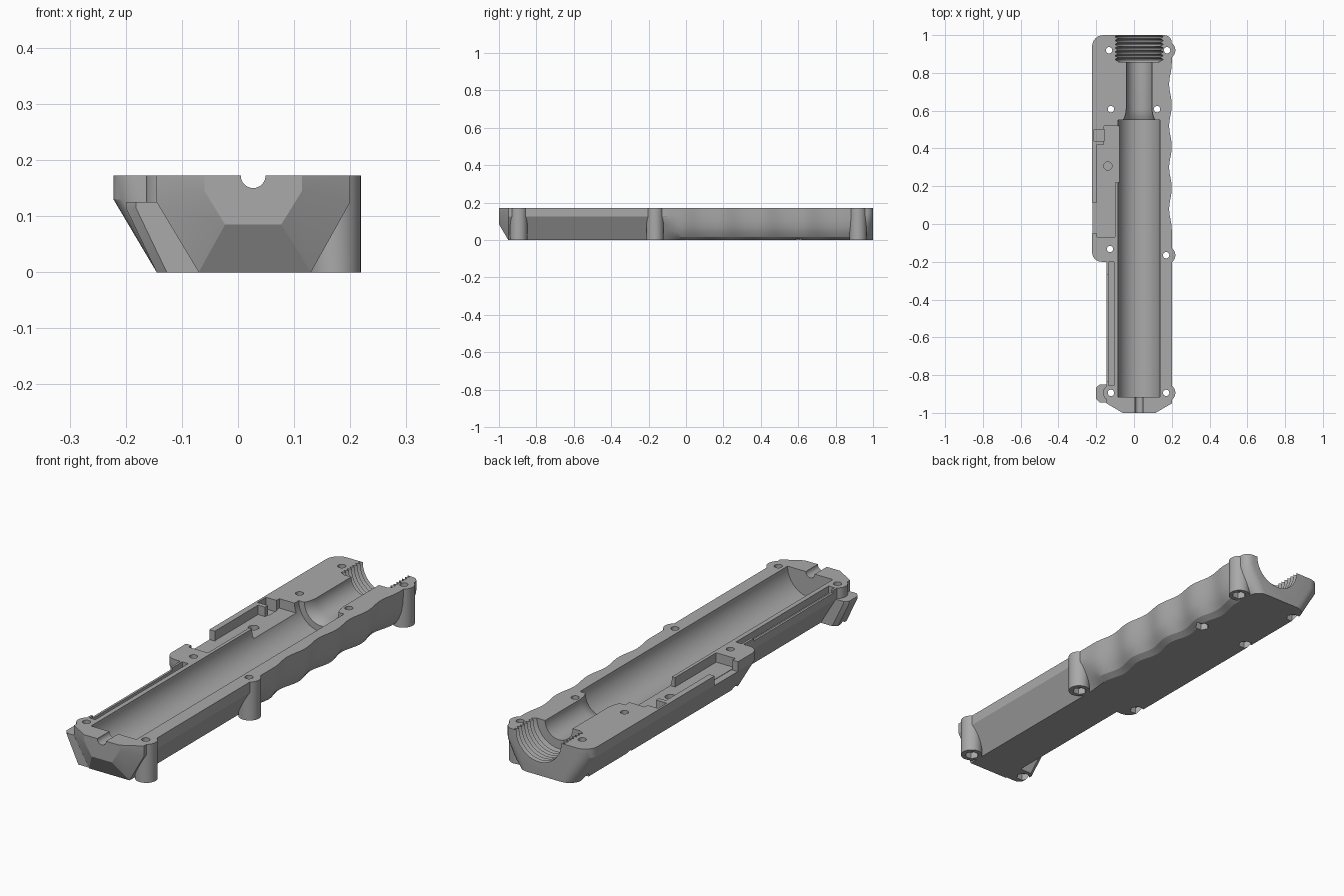
import bpy, bmesh, math
from mathutils import Vector, Matrix

if "Cube" in bpy.data.objects:
    bpy.data.objects.remove(bpy.data.objects["Cube"], do_unlink=True)

H = 0.172          # height of the split plane
CX = 0.027         # bore axis
grey = bpy.data.materials.new("mid grey")
grey.use_nodes = True
colour = (0.4, 0.4, 0.4, 1)
grey.diffuse_color = colour
grey.node_tree.nodes["Principled BSDF"].inputs["Base Color"].default_value = colour


def finish(bm, name):
    bmesh.ops.recalc_face_normals(bm, faces=bm.faces)
    mesh = bpy.data.meshes.new(name)
    bm.to_mesh(mesh)
    bm.free()
    mesh.materials.append(grey)
    ob = bpy.data.objects.new(name, mesh)
    bpy.context.collection.objects.link(ob)
    return ob


def loft(name, rings):
    """Closed solid skinned through rings of equal point count."""
    bm = bmesh.new()
    rows = [[bm.verts.new(p) for p in ring] for ring in rings]
    n = len(rows[0])
    for a, b in zip(rows, rows[1:]):
        for i in range(n):
            j = (i + 1) % n
            bm.faces.new((a[i], a[j], b[j], b[i]))
    bm.faces.new(rows[0])
    bm.faces.new(rows[-1])
    return finish(bm, name)


def hull(name, points):
    bm = bmesh.new()
    for p in points:
        bm.verts.new(p)
    out = bmesh.ops.convex_hull(bm, input=bm.verts)
    bmesh.ops.delete(bm, geom=[v for v in bm.verts if not v.link_faces], context='VERTS')
    bmesh.ops.dissolve_limit(bm, angle_limit=0.01, verts=bm.verts, edges=bm.edges)
    return finish(bm, name)


def box(name, x0, x1, y0, y1, z0, z1):
    return hull(name, [(x, y, z) for x in (x0, x1) for y in (y0, y1) for z in (z0, z1)])


def post(name, x, y, r, z0, z1, sides=24):
    def ring(z):
        return [(x + r * math.cos(a), y + r * math.sin(a), z)
                for a in (2 * math.pi * i / sides for i in range(sides))]
    return loft(name, [ring(z0), ring(z1)])


def lathe(name, profile, sides=64):
    """Solid turned about the bore axis from (y, radius) pairs."""
    return loft(name, [[(CX + r * math.cos(a), y, H + r * math.sin(a))
                        for a in (2 * math.pi * (i + 0.5) / sides for i in range(sides))]
                       for y, r in profile])


def combine(target, other, operation):
    mod = target.modifiers.new("cut", 'BOOLEAN')
    mod.operation, mod.solver, mod.object = operation, 'EXACT', other
    bpy.context.view_layer.objects.active = target
    bpy.ops.object.modifier_apply(modifier=mod.name)
    bpy.data.objects.remove(other, do_unlink=True)


def clamp(t):
    return max(0.0, min(1.0, t))


# Narrow front body with faceted nose
section = [(-0.145, H), (-0.145, 0.125), (-0.07, 0), (0.13, 0), (0.2, 0.125), (0.2, H)]
nose = [(s * dx + CX, -1, z) for s in (-1, 1)
        for dx, z in ((0.087, H), (0.087, 0.145), (0.05, 0.085))]
shell = hull("grip_shell", nose
             + [(x, -0.95, z) for x, z in section]
             + [(x, -0.1, z) for x, z in section])


# Wide rear body: left wall with rounded ends, right wall with finger waves
def corner(d, r):
    return r - math.sqrt(max(0, r * r - (r - d) ** 2)) if d < r else 0


flat_side = [(0.2, H), (0.2, 0.148), (0.2, 0.125), (0.183, 0.095), (0.167, 0.066),
             (0.15, 0.036), (0.13, 0)]
round_side = [(0.2, H), (0.199, 0.14), (0.197, 0.105), (0.192, 0.07), (0.182, 0.04),
              (0.167, 0.016), (0.14, 0)]


def rear_section(y):
    left = corner(y + 0.2, 0.05) + corner(1 - y, 0.06)
    blend = clamp((y + 0.14) / 0.11) * clamp((1 - y) / 0.06)
    wave = 0.007 * (1 - math.cos(2 * math.pi * (y + 0.03) / 0.22)) if -0.03 < y < 0.85 else 0
    right = corner(1 - y, 0.04)
    pts = [(f[0] + (g[0] - f[0]) * blend - right - wave * (1 + 0.5 * (1 - f[1] / H)),
            y, f[1] + (g[1] - f[1]) * blend) for f, g in zip(flat_side, round_side)]
    return pts + [(-0.145 + left, y, 0), (-0.222 + left, y, 0.13), (-0.222 + left, y, H)]


stations = sorted({-0.2 + 0.05 * (1 - math.cos(i * math.pi / 12)) for i in range(7)}
                  | {1 - 0.06 * (1 - math.cos(i * math.pi / 12)) for i in range(7)}
                  | {-0.14 + i * 0.02 for i in range(53) if i > 0 and -0.14 + i * 0.02 < 0.93})
combine(shell, loft("rear_body", [rear_section(y) for y in stations]), 'UNION')

# Screw bosses on the right wall and the side lug at the front
for y in (-0.894, -0.165, 0.92):
    combine(shell, post("screw_boss", 0.173, y, 0.046, 0, H, 32), 'UNION')
lug = [(-0.2, 0.125), (-0.2, 0.115), (-0.145, 0), (-0.06, 0), (-0.06, 0.125)]
combine(shell, hull("front_lug", [(x + (0.018 if abs(y + 0.895) > 0.04 and x < -0.14 else 0), y, z)
                                  for x, z in lug for y in (-0.945, -0.925, -0.865, -0.85)]), 'UNION')
combine(shell, post("front_left_boss", -0.122, -0.894, 0.042, 0.1, H, 32), 'UNION')

# Main bore, neck and front wire hole
combine(shell, lathe("bore", [(-0.915, 0.112), (0.55, 0.112)]), 'DIFFERENCE')
neck = [(0.5, 0.084), (0.55, 0.084), (0.565, 0.077), (0.585, 0.071), (0.61, 0.068), (0.9, 0.068)]
combine(shell, lathe("neck", neck), 'DIFFERENCE')
combine(shell, lathe("wire_hole", [(-1.1, 0.022), (-0.88, 0.022)], 32), 'DIFFERENCE')

# Threaded socket at the back
thread = [(0.858, 0.108)]
for i in range(7):
    y = 0.861 + i * 0.02
    thread += [(y, 0.11), (y + 0.008, 0.126), (y + 0.012, 0.126)]
combine(shell, lathe("thread", thread + [(1.0005, 0.11), (1.05, 0.11)]), 'DIFFERENCE')

# Shallow side pocket, its outer opening, latch notch and the front groove
for x0, x1, y0, y1, z in ((-0.195, -0.1, -0.07, 0.42, 0.13),
                          (-0.16, -0.1, 0.4, 0.52, 0.13),
                          (-0.11, -0.05, 0.22, 0.52, 0.13),
                          (-0.26, -0.19, -0.05, 0.115, 0.128),
                          (-0.212, -0.155, 0.44, 0.5, 0.12),
                          (-0.135, -0.106, -0.855, -0.2, 0.14),
                          (-0.146, -0.134, -0.83, -0.27, 0.16)):
    combine(shell, box("pocket", x0, x1, y0, y1, z, 0.25), 'DIFFERENCE')
combine(shell, post("blind_hole", -0.138, 0.307, 0.022, 0.08, 0.25), 'DIFFERENCE')

# Screw holes with hexagonal nut recesses underneath
for x, y in ((-0.132, 0.92), (0.175, 0.92), (-0.122, 0.608), (0.122, 0.608),
             (-0.127, -0.132), (0.17, -0.165), (-0.122, -0.894), (0.17, -0.894)):
    combine(shell, post("screw_hole", x, y, 0.017, -0.05, 0.25, 20), 'DIFFERENCE')
    combine(shell, post("nut_recess", x, y, 0.03, -0.05, 0.03, 6), 'DIFFERENCE')

bpy.ops.object.select_all(action='DESELECT')
shell.select_set(True)
bpy.context.view_layer.objects.active = shell
bpy.ops.object.shade_smooth_by_angle(angle=math.radians(25))
